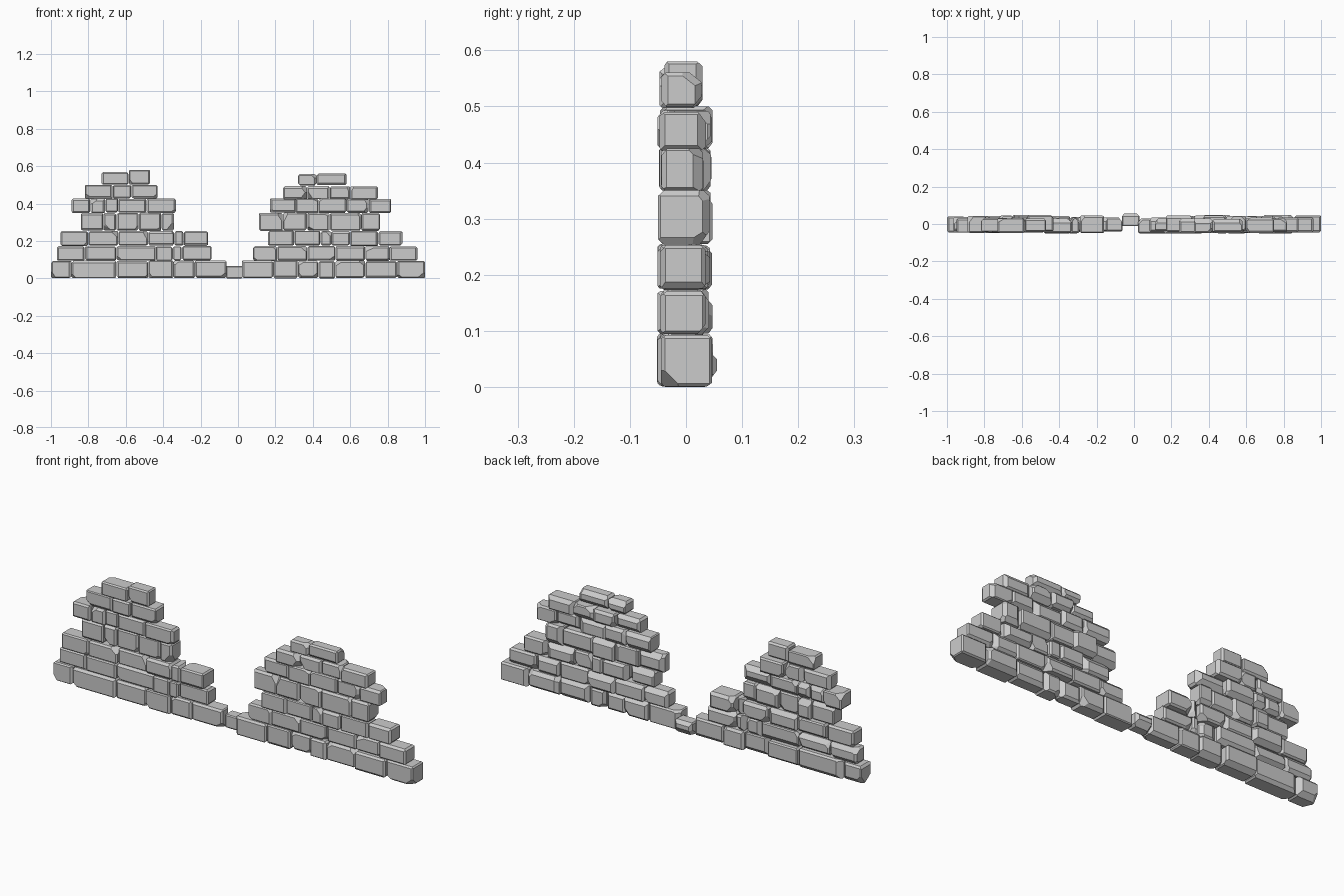
import bpy, bmesh, random
from mathutils import Vector

if "Cube" in bpy.data.objects:
    bpy.data.objects.remove(bpy.data.objects["Cube"])

random.seed(11)

# Course heights (bottom, top)
HEIGHTS = [(0.002, 0.094), (0.095, 0.173), (0.175, 0.254), (0.256, 0.350),
           (0.350, 0.427), (0.427, 0.500), (0.502, 0.568)]
# Vertical joints of each course, in hundredths of a unit
LEFT = [[-100, -89, -65, -48, -34.5, -23, -6],
        [-97, -82, -65, -44, -35, -30, -14],
        [-95, -80, -64, -48, -34, -29, -16],
        [-84, -72, -65, -53, -41, -34],
        [-89, -79, -71, -64, -49, -33],
        [-82, -67, -57, -43],
        [-73, -58.5, -47]]
RIGHT = [[2, 19, 32, 43, 52, 68, 85, 100],
         [8, 21, 37, 52, 68, 81, 96],
         [16, 30, 44, 50, 60, 75, 88],
         [11, 24, 37, 49, 66, 76],
         [17, 31, 43, 58, 70, 82],
         [24, 37, 49, 60, 75],
         [32, 42, 58]]


def cut(bm, point, normal):
    """Slice off everything beyond a plane and close the hole."""
    res = bmesh.ops.bisect_plane(bm, geom=bm.verts[:] + bm.edges[:] + bm.faces[:],
                                 plane_co=point, plane_no=normal, clear_outer=True)
    edges = [e for e in res["geom_cut"] if isinstance(e, bmesh.types.BMEdge)]
    if edges:
        bmesh.ops.edgeloop_fill(bm, edges=edges)


def stone(name, lo, hi):
    """Flat-faced block with chamfered edges and a few chipped corners."""
    lo, hi = Vector(lo), Vector(hi)
    size, mid = hi - lo, (lo + hi) / 2
    bm = bmesh.new()
    bmesh.ops.create_cube(bm, size=1)
    for v in bm.verts:
        v.co = mid + v.co * size
    # uneven chamfers on the twelve edges, larger at the back
    for a, b in ((0, 1), (0, 2), (1, 2)):
        for sa in (-1, 1):
            for sb in (-1, 1):
                s = Vector((0, 0, 0))
                s[a], s[b] = sa, sb
                c = random.uniform(0.003, 0.008)
                if s.y > 0 and random.random() < 0.45:
                    c = random.uniform(0.008, 0.018)
                n = s.copy()
                n[a] *= random.uniform(0.7, 1.4)
                corner = mid + s * size / 2
                cut(bm, corner - s * c * 0.7, n.normalized())
    # chipped corners
    for _ in range(random.choice((1, 2, 2, 3))):
        s = Vector((random.choice((-1, 1)), random.choice((-1, 1, 1)), random.choice((-1, 1))))
        n = Vector([k * random.uniform(0.5, 1.2) for k in s]).normalized()
        cut(bm, mid + s * size / 2 - s * random.uniform(0.007, 0.014), n)
    bmesh.ops.recalc_face_normals(bm, faces=bm.faces[:])
    mesh = bpy.data.meshes.new(name)
    bm.to_mesh(mesh)
    bm.free()
    obj = bpy.data.objects.new(name, mesh)
    bpy.context.collection.objects.link(obj)


# Two stepped mounds of wall
for side, courses in (("left", LEFT), ("right", RIGHT)):
    for row, joints in enumerate(courses):
        z0, z1 = HEIGHTS[row]
        if side == "right" and row >= 5:
            z0, z1 = z0 - 0.004, z1 - 0.008
        for i, (x0, x1) in enumerate(zip(joints, joints[1:])):
            front = random.uniform(-0.052, -0.037)
            back = random.uniform(0.028, 0.048)
            if side == "left" and row == 6 and i == 1:
                z1 = 0.58
            stone(f"{side}_course_{row + 1}_stone_{i + 1}",
                  (x0 / 100 + 0.001, front, z0 + random.uniform(-0.002, 0.001)),
                  (x1 / 100 - 0.001, back, z1 + random.uniform(-0.002, 0.001)))

# Low stone bridging the gap
stone("gap_stone", (-0.065, -0.012, 0.0), (0.03, 0.055, 0.066))
